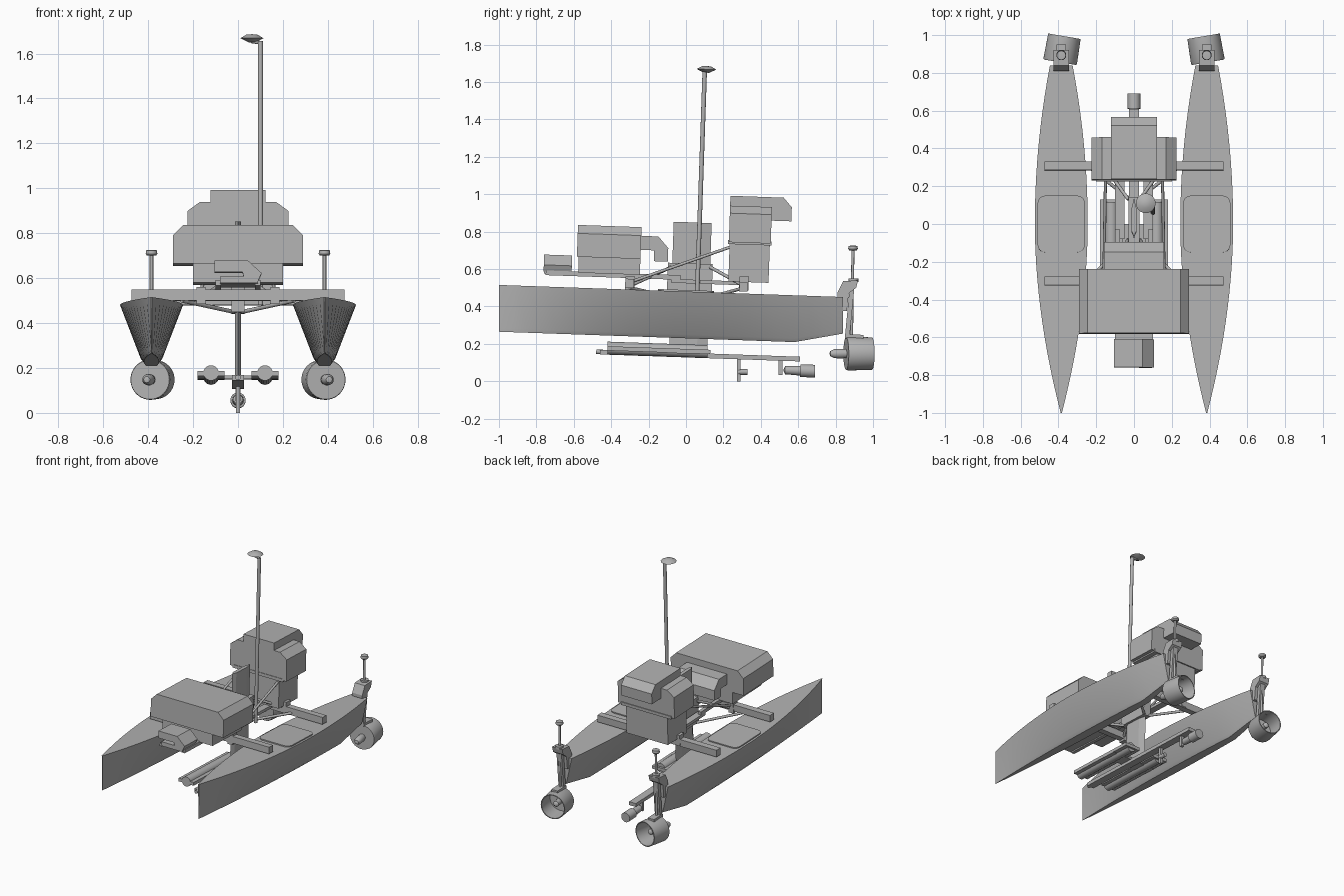
import bpy, bmesh
from math import tau, pi
from mathutils import Vector, Matrix

cube = bpy.data.objects.get("Cube")
if cube:
    bpy.data.objects.remove(cube, do_unlink=True)

grey = bpy.data.materials.new("plain_grey")
grey.use_nodes = True
COLOR = (0.45, 0.45, 0.45, 1)
grey.diffuse_color = COLOR
grey.node_tree.nodes["Principled BSDF"].inputs["Base Color"].default_value = COLOR
PITCH = -0.035  # whole craft trims slightly stern-down


def finish(name, bm, smooth=False):
    bmesh.ops.remove_doubles(bm, verts=bm.verts, dist=1e-5)
    bmesh.ops.recalc_face_normals(bm, faces=bm.faces)
    mesh = bpy.data.meshes.new(name)
    bm.to_mesh(mesh)
    bm.free()
    mesh.materials.append(grey)
    ob = bpy.data.objects.new(name, mesh)
    bpy.context.collection.objects.link(ob)
    if smooth:
        bpy.ops.object.select_all(action='DESELECT')
        ob.select_set(True)
        bpy.context.view_layer.objects.active = ob
        bpy.ops.object.shade_smooth_by_angle(angle=0.6)
    return ob


def prism(name, pts, axis, lo, hi, pitch=PITCH):
    """Extrude a 2D outline along an axis, then tilt it about its centre."""
    place = {'x': lambda a, b: (lo, a, b), 'y': lambda a, b: (a, lo, b), 'z': lambda a, b: (a, b, lo)}[axis]
    bm = bmesh.new()
    face = bm.faces.new([bm.verts.new(place(*p)) for p in pts])
    ext = bmesh.ops.extrude_face_region(bm, geom=[face])
    step = Vector([hi - lo if axis == c else 0 for c in 'xyz'])
    bmesh.ops.translate(bm, vec=step, verts=[v for v in ext['geom'] if isinstance(v, bmesh.types.BMVert)])
    mid = sum((v.co for v in bm.verts), Vector()) / len(bm.verts)
    bmesh.ops.rotate(bm, verts=bm.verts, cent=mid, matrix=Matrix.Rotation(pitch, 3, 'X'))
    return finish(name, bm)


def box(name, x, y, z, pitch=PITCH):
    return prism(name, [(x[0], y[0]), (x[1], y[0]), (x[1], y[1]), (x[0], y[1])], 'z', *z, pitch)


def lathe(name, profile, start, direction, steps=32):
    """Spin (radius, distance) points around an axis from start."""
    bm = bmesh.new()
    vs = [bm.verts.new((r, 0, h)) for r, h in profile]
    es = [bm.edges.new(p) for p in zip(vs, vs[1:])]
    bmesh.ops.spin(bm, geom=vs + es, cent=(0, 0, 0), axis=(0, 0, 1), angle=tau, steps=steps)
    turn = Vector(direction).to_track_quat('Z', 'Y').to_matrix().to_4x4()
    bm.transform(Matrix.Translation(start) @ turn)
    return finish(name, bm, True)


def rod(name, a, b, r, steps=12):
    d = Vector(b) - Vector(a)
    return lathe(name, [(0, 0), (r, 0), (r, d.length), (0, d.length)], a, d, steps)


def deck_z(y):
    return 0.515 + PITCH * (y + 1)


def hull(name, cx):
    bm = bmesh.new()
    rings = []
    ys = [-1 + 1.58 * i / 20 for i in range(21)] + [0.67, 0.76, 0.84]
    for y in ys:
        w = 0.003 + 0.137 * (1 - abs(y) ** 1.9) if y < 0 else 0.14 - 0.08 * (y / 0.84) ** 2
        low = 0.265 + PITCH * (y + 1) + max(0, y - 0.58) * 0.21
        section = [(w, deck_z(y)), (0.36 * w, low + 0.02), (0.24 * w, low)]
        pts = section + [(-a, b) for a, b in reversed(section)]
        rings.append([bm.verts.new((cx + a, y, b)) for a, b in pts])
    for r, q in zip(rings, rings[1:]):
        for i in range(6):
            j = (i + 1) % 6
            bm.faces.new((r[i], r[j], q[j], q[i]))
    bm.faces.new(rings[0])
    bm.faces.new(rings[-1])
    return finish(name, bm, True)


def rounded(cx, cy, hx, hy, r, n=6):
    out = []
    for k, (sx, sy) in enumerate([(1, 1), (-1, 1), (-1, -1), (1, -1)]):
        for i in range(n + 1):
            v = Matrix.Rotation((k + i / n) * pi / 2, 2) @ Vector((r, 0))
            out.append((cx + sx * (hx - r) + v.x, cy + sy * (hy - r) + v.y))
    return out


for side, s in (("left", 1), ("right", -1)):
    cx = 0.385 * s
    hull(side + "_hull", cx)
    prism(side + "_deck_hatch", rounded(cx, 0, 0.125, 0.15, 0.04), 'z', 0.475, 0.488)

    # Stern drive: bracket, leg, beacon and toed-in ducted propeller
    prism(side + "_stern_bracket", [(0.81, 0.455), (0.81, 0.475), (0.84, 0.535), (0.92, 0.54), (0.91, 0.5),
          (0.87, 0.47), (0.86, 0.375), (0.84, 0.375)], 'x', cx - 0.04, cx + 0.04, 0)
    prism(side + "_drive_leg", [(0.85, 0.24), (0.875, 0.24), (0.9, 0.5), (0.875, 0.5)], 'x', cx - 0.02, cx + 0.02, 0)
    lathe(side + "_pivot_collar", [(0, 0), (0.026, 0), (0.026, 0.02), (0, 0.02)], (cx, 0.895, 0.53), (0, 0, 1))
    rod(side + "_beacon_post", (cx, 0.885, 0.24), (cx, 0.893, 0.71), 0.008)
    lathe(side + "_beacon", [(0, 0), (0.02, 0), (0.026, 0.008), (0.024, 0.024), (0, 0.026)],
          (cx, 0.893, 0.7), (0, 0, 1), 16)
    axis = Vector((-0.17 * s, 1, 0)).normalized()
    hub = Vector((cx - 0.005 * s, 0.925, 0.148))
    lathe(side + "_propeller_duct", [(0, 0), (0.087, 0), (0.09, 0.01), (0.087, 0.14), (0.081, 0.14),
          (0.079, 0.015), (0, 0.015)], hub - axis * 0.07, axis, 40)
    lathe(side + "_drive_motor", [(0, 0), (0.014, 0.004), (0.024, 0.025), (0.026, 0.06), (0.02, 0.14),
          (0.02, 0.18), (0, 0.2)], hub - axis * 0.16, axis, 20)
    box(side + "_duct_mount", (cx - 0.025, cx + 0.025), (0.85, 0.95), (0.228, 0.25))

    # Frame bracing
    for end, y in (("front", -0.3), ("rear", 0.31)):
        box(f"{side}_{end}_beam_foot", (0.165 * s - 0.02, 0.165 * s + 0.02), (y - 0.025, y + 0.025), (0.485, 0.56))
        inner = -0.08 if y < 0 else 0.13
        rod(f"{side}_{end}_upper_brace", (0.03 * s, inner, 0.61), (0.16 * s, y, 0.51), 0.009)
        rod(f"{side}_{end}_lower_brace", (0.02 * s, inner, 0.45), (0.25 * s, y, 0.5), 0.009)
    rod(side + "_diagonal_stay", (0.16 * s, -0.3, 0.53), (0.15 * s, 0.3, 0.74), 0.008)
    box(side + "_equipment_rail", (0.0875 * s - 0.0125, 0.0875 * s + 0.0125), (-0.75, -0.03), (0.555, 0.58))
    box(side + "_rear_rail", (0.075 * s - 0.025, 0.075 * s + 0.025), (-0.08, 0.32), (0.52, 0.54))

    # Underwater sensor bars
    box(side + "_sensor_plate", (0.12 * s - 0.06, 0.12 * s + 0.06), (-0.42, 0.13), (0.155, 0.178))
    rod(side + "_sensor_tube", (0.12 * s, -0.42, 0.178), (0.12 * s, 0.115, 0.159), 0.034, 24)

# Cross beams
box("front_cross_beam", (-0.475, 0.475), (-0.325, -0.28), (0.5, 0.548))
box("rear_cross_beam", (-0.475, 0.475), (0.285, 0.33), (0.48, 0.53))

# Front equipment housing with chamfered lid
prism("front_housing_lid", [(-0.29, 0.66), (0.29, 0.66), (0.29, 0.785), (0.245, 0.83), (-0.245, 0.83),
      (-0.29, 0.785)], 'y', -0.58, -0.24)
box("front_housing_base", (-0.2, 0.2), (-0.575, -0.245), (0.575, 0.665))
prism("front_housing_hood", [(-0.25, 0.775), (-0.15, 0.775), (-0.095, 0.715), (-0.095, 0.642), (-0.17, 0.642),
      (-0.17, 0.7), (-0.25, 0.7)], 'x', -0.16, 0.16)

# Small instrument ahead of the housing
prism("bow_instrument", [(-0.105, 0.625), (-0.105, 0.675), (0.045, 0.675), (0.105, 0.62), (0.09, 0.585),
      (0.03, 0.585), (0.02, 0.625)], 'y', -0.76, -0.61)
box("bow_instrument_base", (-0.08, 0.09), (-0.76, -0.62), (0.575, 0.605))
box("bow_tray", (-0.1, 0.1), (-0.64, -0.24), (0.565, 0.575))

# Rear equipment housing with overhanging cap
prism("rear_housing_body", [(-0.225, 0.74), (0.225, 0.74), (0.225, 0.895), (0.17, 0.935), (-0.17, 0.935),
      (-0.225, 0.895)], 'y', 0.233, 0.457)
box("rear_housing_base", (-0.165, 0.165), (0.23, 0.445), (0.53, 0.75))
box("rear_housing_band", (-0.2, 0.2), (0.225, 0.458), (0.73, 0.752))
prism("rear_housing_cap", [(0.235, 0.85), (0.235, 0.985), (0.52, 0.985), (0.565, 0.935), (0.565, 0.86),
      (0.45, 0.86)], 'x', -0.122, 0.122)

# Central daggerboard and its case
prism("daggerboard", [(-0.013, -0.05), (0, -0.078), (0.013, -0.05), (0.013, 0.07), (0, 0.125), (-0.013, 0.07)],
      'z', 0.14, 0.85)
box("daggerboard_case", (-0.03, 0.03), (-0.1, 0.14), (0.445, 0.63))

# Underwater boom, skegs and pusher
box("sensor_boom", (-0.027, 0.027), (-0.46, 0.61), (0.125, 0.15))
rod("boom_nose", (0, -0.48, 0.158), (0, -0.4, 0.155), 0.012)
box("boom_cross_plate", (-0.18, 0.18), (-0.1, 0.0), (0.15, 0.165))
box("boom_skeg", (-0.01, 0.01), (0.272, 0.292), (0.0, 0.13), 0)
rod("skeg_probe", (0, 0.28, 0.05), (0, 0.33, 0.05), 0.015)
box("pusher_strut", (-0.012, 0.012), (0.495, 0.515), (0.035, 0.125), 0)
lathe("pusher_motor", [(0, 0), (0.022, 0.01), (0.026, 0.09), (0.034, 0.09), (0.034, 0.17), (0, 0.17)],
      (0, 0.52, 0.06), (0, 1, -0.035), 24)

# Mast with dished antenna
rod("mast", (0.1, 0.06, 0.48), (0.1, 0.1, 1.655), 0.012, 16)
rod("antenna_arm", (0.1, 0.1, 1.648), (0.06, 0.108, 1.654), 0.008)
lathe("antenna", [(0, 0), (0.015, 0), (0.052, 0.018), (0.025, 0.034), (0, 0.036)], (0.062, 0.109, 1.65),
      (0, 0.035, 1), 24)
